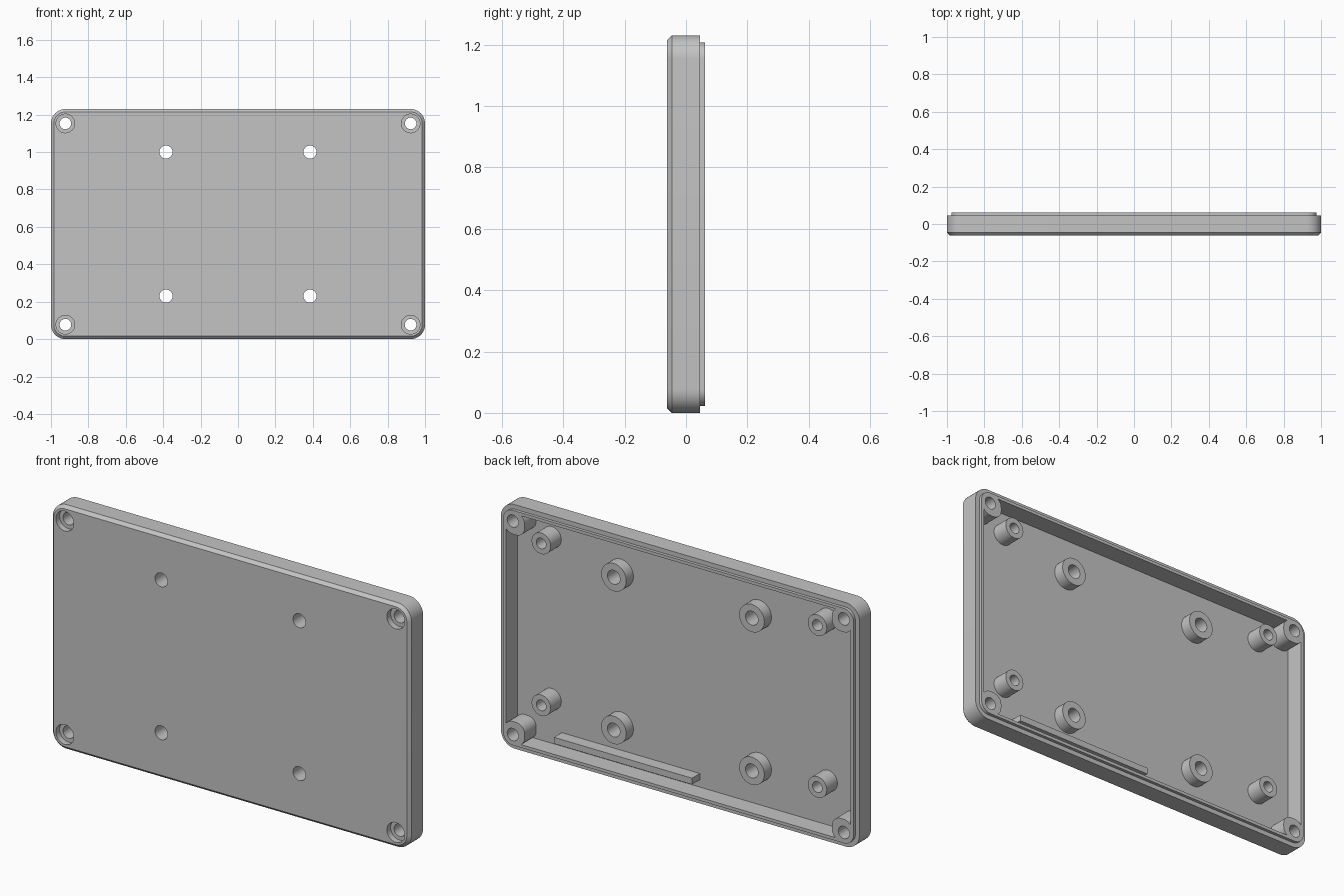
import bpy, bmesh, math

cube = bpy.data.objects.get("Cube")
if cube:
    bpy.data.objects.remove(cube, do_unlink=True)

grey = bpy.data.materials.new("grey_plastic")
grey.use_nodes = True
colour = (0.55, 0.55, 0.55, 1)
grey.diffuse_color = colour
grey.node_tree.nodes["Principled BSDF"].inputs["Base Color"].default_value = colour

# Main dimensions
W, H = 1.0, 0.615            # half width and half height
FRONT, BACK = -0.0615, 0.0615
FLOOR, SHOULDER = -0.031, 0.046
CORNER, CHAMFER = 0.077, 0.0154
LIP, WALL = 0.023, 0.0385
SCREW = W - CORNER           # corner screw offset in x


def section(y, cx, cz, hx, hz, r, steps=10):
    """Rounded rectangle in the xz plane; a circle when hx = hz = r."""
    points = []
    for q, (sx, sz) in enumerate(((1, 1), (-1, 1), (-1, -1), (1, -1))):
        for i in range(steps + 1):
            a = (q + i / steps) * math.pi / 2
            points.append((cx + sx * (hx - r) + r * math.cos(a), y,
                           cz + sz * (hz - r) + r * math.sin(a)))
    return points


def loft(name, sections, closed=False):
    """Skin a row of sections, capped at both ends or joined into a tube."""
    bm = bmesh.new()
    rings = [[bm.verts.new(p) for p in s] for s in sections]
    pairs = list(zip(rings, rings[1:]))
    if closed:
        pairs.append((rings[-1], rings[0]))
    else:
        bm.faces.new(rings[0])
        bm.faces.new(rings[-1])
    for a, b in pairs:
        for i in range(len(a)):
            j = (i + 1) % len(a)
            bm.faces.new((a[i], a[j], b[j], b[i]))
    bmesh.ops.remove_doubles(bm, verts=bm.verts, dist=1e-5)
    bmesh.ops.recalc_face_normals(bm, faces=bm.faces)
    mesh = bpy.data.meshes.new(name)
    bm.to_mesh(mesh)
    bm.free()
    obj = bpy.data.objects.new(name, mesh)
    bpy.context.collection.objects.link(obj)
    mesh.materials.append(grey)
    return obj


def rod(name, x, z, r, y0, y1):
    return loft(name, [section(y, x, z, r, r, r) for y in (y0, y1)])


def standoff(name, x, z, outer, inner, top):
    rows = ((outer, FLOOR), (outer, top), (inner, top), (inner, FLOOR))
    return loft(name, [section(y, x, z, r, r, r) for r, y in rows], closed=True)


def combine(target, tool, operation):
    """Apply a boolean and discard the tool."""
    tool.hide_render = True
    mod = target.modifiers.new(operation.lower(), 'BOOLEAN')
    mod.operation, mod.object, mod.solver = operation, tool, 'EXACT'
    bpy.context.view_layer.objects.active = target
    bpy.ops.object.modifier_apply(modifier=mod.name)
    bpy.data.objects.remove(tool, do_unlink=True)


def smooth(obj):
    bpy.ops.object.select_all(action='DESELECT')
    obj.select_set(True)
    bpy.context.view_layer.objects.active = obj
    bpy.ops.object.shade_smooth_by_angle(angle=math.radians(30))


# Tray: chamfered front, shoulder, raised lip and hollow back
rows = ((CHAMFER, FRONT), (0, FRONT + CHAMFER), (0, SHOULDER), (LIP, SHOULDER),
        (LIP, BACK), (WALL, BACK), (WALL, FLOOR))
tray = loft("tray", [section(y, 0, H, W - d, H - d, CORNER - d) for d, y in rows])

# Corner screw bosses, merged into the walls
corners = [(sx, sz) for sx in (-1, 1) for sz in (-1, 1)]
for sx, sz in corners:
    inner, outer, r = 0.857, 0.97, 0.047
    half, mid = (outer - inner) / 2, (outer + inner) / 2
    cx, cz = sx * mid, H + sz * (mid - W + H)
    boss = loft("corner_boss", [section(y, cx, cz, half, half, r)
                                for y in (FLOOR - 0.01, BACK)])
    combine(tray, boss, 'UNION')

# Countersunk corner holes and the four mounting holes
for sx, sz in corners:
    x, z = sx * SCREW, H + sz * (H - CORNER)
    combine(tray, rod("screw_cutter", x, z, 0.031, -0.1, 0.1), 'DIFFERENCE')
    combine(tray, rod("head_cutter", x, z, 0.05, -0.1, FLOOR), 'DIFFERENCE')
    combine(tray, rod("mount_cutter", sx * 0.385, H + sz * 0.385, 0.035,
                      -0.1, 0.1), 'DIFFERENCE')
smooth(tray)

# Standoffs inside the tray
for sx, sz in corners:
    side = ("right" if sx < 0 else "left") + ("_lower" if sz < 0 else "_upper")
    smooth(standoff("mount_standoff_" + side, sx * 0.385, H + sz * 0.385,
                    0.07, 0.035, 0.026))
    smooth(standoff("board_standoff_" + side, sx * 0.77, 0.67 + sz * 0.408,
                    0.053, 0.027, 0.054))

# Support rib along the lower edge
bpy.ops.mesh.primitive_cube_add(size=1, location=(0.33, 0, 0.091))
rib = bpy.context.object
rib.name = "support_rib"
rib.scale = (0.77, 0.062, 0.032)
rib.data.materials.append(grey)
